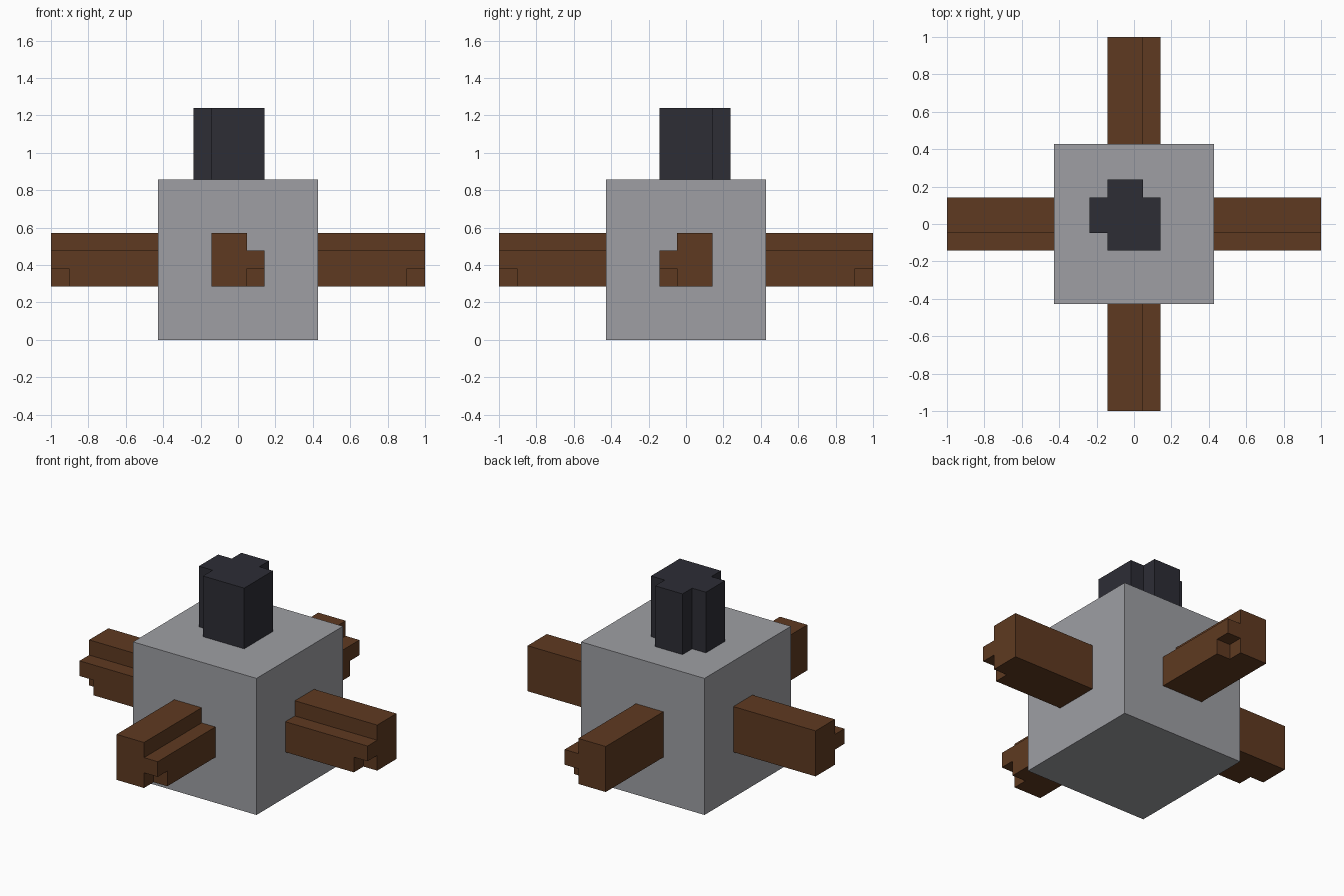
import bpy
import bmesh
from mathutils import Vector

U = 2 / 21            # one block unit: the model is 21 blocks wide
HALF = 4.5            # half the body width, in blocks

default = bpy.data.objects.get("Cube")
if default:
    bpy.data.objects.remove(default, do_unlink=True)


def material(name, color):
    mat = bpy.data.materials.new(name)
    mat.use_nodes = True
    mat.diffuse_color = (*color, 1)
    bsdf = mat.node_tree.nodes["Principled BSDF"]
    bsdf.inputs["Base Color"].default_value = (*color, 1)
    bsdf.inputs["Roughness"].default_value = 0.9
    return mat


grey = material("stone grey", (0.342, 0.347, 0.371))
brown = material("wood brown", (0.114, 0.042, 0.015))
black = material("charcoal", (0.026, 0.026, 0.036))


def extrude(bm, faces, offset, keep=False):
    """Push faces along an offset and return the moved faces."""
    geom = bmesh.ops.extrude_face_region(bm, geom=faces, use_keep_orig=keep)["geom"]
    bmesh.ops.translate(bm, vec=offset,
                        verts=[g for g in geom if isinstance(g, bmesh.types.BMVert)])
    return [g for g in geom if isinstance(g, bmesh.types.BMFace)]


def finish(bm, name, mat):
    bmesh.ops.scale(bm, vec=(U, U, U), verts=bm.verts)
    bmesh.ops.dissolve_limit(bm, angle_limit=0.01, verts=bm.verts, edges=bm.edges)
    bmesh.ops.recalc_face_normals(bm, faces=bm.faces)
    mesh = bpy.data.meshes.new(name)
    bm.to_mesh(mesh)
    bm.free()
    mesh.materials.append(mat)
    obj = bpy.data.objects.new(name, mesh)
    bpy.context.collection.objects.link(obj)


def prism(name, outline, bottom, height, mat):
    bm = bmesh.new()
    face = bm.faces.new([bm.verts.new((x, y, bottom)) for x, y in outline])
    extrude(bm, [face], Vector((0, 0, height)), keep=True)
    finish(bm, name, mat)


def arm(name, side, out):
    """Stepped beam; side points to its cut-away flank, out to its tip."""
    side, out = Vector(side), Vector(out)
    bm = bmesh.new()
    verts = {}

    def corner(u, v):
        if (u, v) not in verts:
            verts[u, v] = bm.verts.new(side * u + out * HALF + Vector((0, 0, HALF + v)))
        return verts[u, v]

    main = [(-1.5, -1.5), (.5, -1.5), (.5, -.5), (1.5, -.5),
            (1.5, .5), (.5, .5), (.5, 1.5), (-1.5, 1.5)]
    lower = [(.5, -1.5), (1.5, -1.5), (1.5, -.5), (.5, -.5)]
    faces = [bm.faces.new([corner(u, v) for u, v in loop]) for loop in (main, lower)]
    caps = extrude(bm, faces, out * 5, keep=True)
    # the last block leaves out the lower outer corner
    tip = max(caps, key=lambda f: len(f.verts))
    extrude(bm, [tip], out)
    finish(bm, name, brown)


# Cube body
prism("body", [(-HALF, -HALF), (HALF, -HALF), (HALF, HALF), (-HALF, HALF)],
      0, 2 * HALF, grey)

# Post on top, with a rib on the back and one on the right
prism("top_post", [(-1.5, -1.5), (1.5, -1.5), (1.5, 1.5), (.5, 1.5), (.5, 2.5),
                   (-1.5, 2.5), (-1.5, 1.5), (-2.5, 1.5), (-2.5, -.5), (-1.5, -.5)],
      2 * HALF, 4, black)

# Four side beams
arm("front_arm", (1, 0, 0), (0, -1, 0))
arm("back_arm", (1, 0, 0), (0, 1, 0))
arm("left_arm", (0, -1, 0), (1, 0, 0))
arm("right_arm", (0, -1, 0), (-1, 0, 0))
